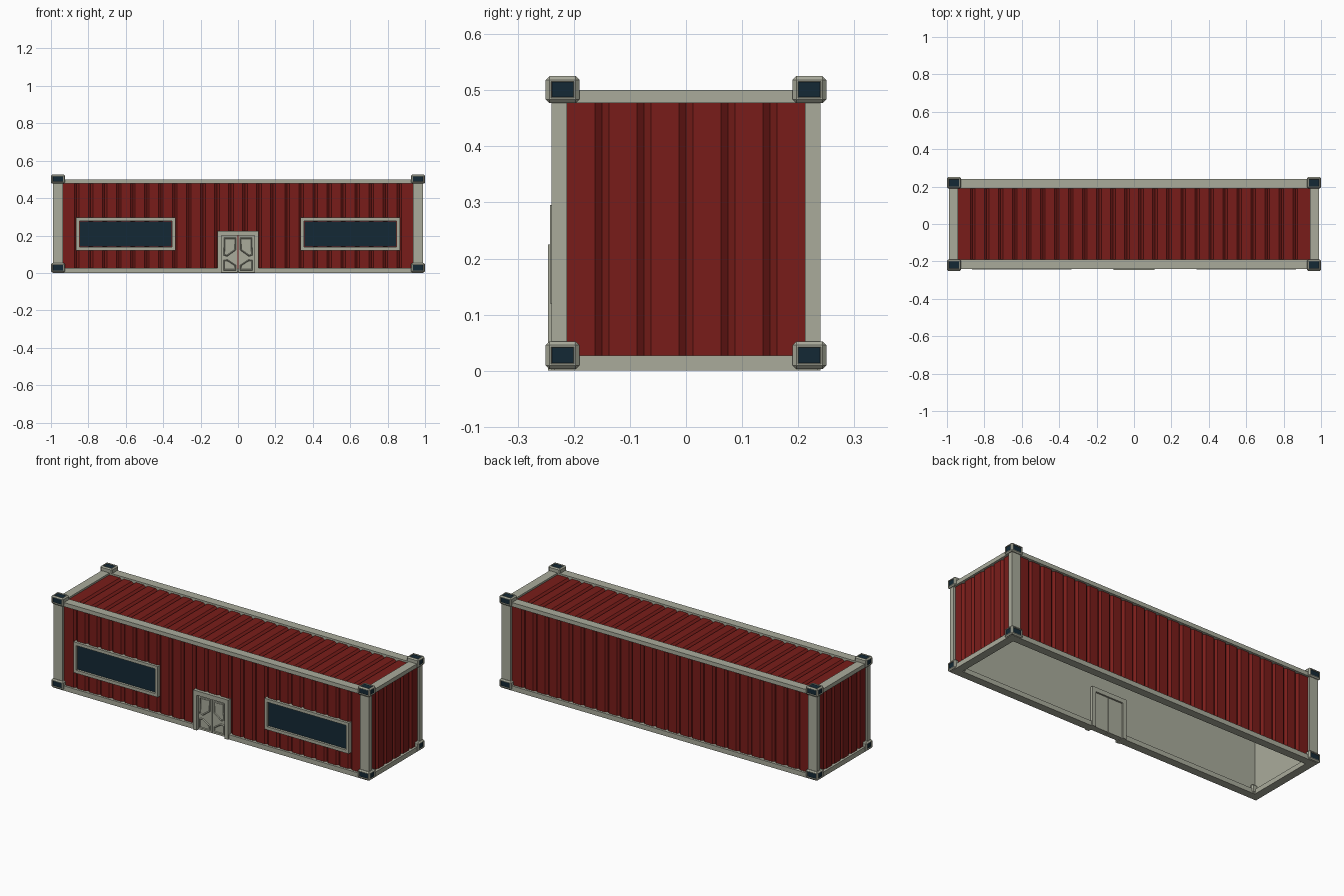
import bpy, bmesh
from mathutils import Vector, Matrix

if "Cube" in bpy.data.objects:
    bpy.data.objects.remove(bpy.data.objects["Cube"])


def material(name, rgb):
    m = bpy.data.materials.new(name)
    m.diffuse_color = (*rgb, 1)
    m.use_nodes = True
    m.node_tree.nodes["Principled BSDF"].inputs["Base Color"].default_value = m.diffuse_color
    return m


RED = material("red_paint", (0.19, 0.012, 0.01))
TRIM = material("pale_trim", (0.40, 0.41, 0.33))
DARK = material("dark_glass", (0.007, 0.022, 0.035))


def finish(name, bm, *mats):
    me = bpy.data.meshes.new(name)
    bm.to_mesh(me)
    bm.free()
    for m in mats:
        me.materials.append(m)
    ob = bpy.data.objects.new(name, me)
    bpy.context.collection.objects.link(ob)
    return ob


def cube(lo, hi):
    bm = bmesh.new()
    lo, hi = Vector(lo), Vector(hi)
    bmesh.ops.create_cube(bm, size=1, matrix=Matrix.Translation((lo + hi) / 2)
                          @ Matrix.Diagonal((*(hi - lo), 1)))
    return bm


def box(name, x0, x1, y0, y1, z0, z1, mat=TRIM):
    a, b = zip(*(sorted(p) for p in ((x0, x1), (y0, y1), (z0, z1))))
    return finish(name, cube(a, b), mat)


# Corrugated sheets: flats with V grooves, swept across the panel
PITCH, HALF, DEPTH = 0.075, 0.0125, 0.011


def sheet(name, u_half, v0, v1, shift, place):
    pts = [(-u_half, 0)]
    for k in range(-14, 15):
        c = (k + shift) * PITCH
        if abs(c) + HALF < u_half:
            pts += [(c - HALF, 0), (c, -DEPTH), (c + HALF, 0)]
    pts.append((u_half, 0))
    bm = bmesh.new()
    rows = [[bm.verts.new(place(u, v, d)) for u, d in pts] for v in (v0, v1)]
    for i in range(len(pts) - 1):
        bm.faces.new((rows[0][i], rows[0][i + 1], rows[1][i + 1], rows[1][i]))
    return finish(name, bm, RED)


WALL_Y, WALL_X, ROOF_Z = 0.228, 0.978, 0.49
sheet("front_wall", 0.937, 0.02, 0.48, 0.5, lambda u, v, d: (u, -WALL_Y - d, v))
sheet("back_wall", 0.937, 0.02, 0.48, 0.5, lambda u, v, d: (-u, WALL_Y + d, v))
sheet("right_wall", 0.2135, 0.02, 0.48, 0, lambda u, v, d: (WALL_X + d, u, v))
sheet("left_wall", 0.2135, 0.02, 0.48, 0, lambda u, v, d: (-WALL_X - d, -u, v))
sheet("roof", 0.941, -0.195, 0.195, 0.5, lambda u, v, d: (u, v, ROOF_Z + d))

# Smooth interior lining, open at the bottom
bm = cube((-0.955, -0.205, 0.005), (0.955, 0.205, 0.472))
low = [f for f in bm.faces if f.normal.z < -0.5]
bmesh.ops.delete(bm, geom=low, context='FACES_ONLY')
bmesh.ops.reverse_faces(bm, faces=bm.faces[:])
finish("interior_lining", bm, TRIM)

# Frame rails and posts
for sy, side in ((-1, "front"), (1, "back")):
    box(side + "_top_rail", -0.985, 0.985, sy * 0.19, sy * 0.24, 0.477, 0.5)
    for sx, end in ((-1, "left"), (1, "right")):
        box(f"{side}_{end}_post", sx * 0.935, sx * 0.99, sy * 0.212, sy * 0.24, 0.01, 0.49)
        inner = 0.1 if sy < 0 else 0
        box(f"{side}_{end}_bottom_rail", sx * inner, sx * 0.985, sy * 0.195, sy * 0.24, 0, 0.027)
for sx, end in ((-1, "left"), (1, "right")):
    box(end + "_top_beam", sx * 0.94, sx * 0.99, -0.235, 0.235, 0.477, 0.5)
    box(end + "_bottom_beam", sx * 0.945, sx * 0.99, -0.235, 0.235, 0, 0.027)


# Corner castings: bevelled blocks with dark sockets on the outward faces
def casting(name, sx, sy, z0, z1, top):
    lo = [min(sx * 0.925, sx), min(sy * 0.19, sy * 0.25), z0]
    hi = [max(sx * 0.925, sx), max(sy * 0.19, sy * 0.25), z1]
    bm = cube(lo, hi)
    bmesh.ops.bevel(bm, geom=bm.edges[:], offset=0.0065, segments=1, affect='EDGES')
    bm.normal_update()
    faces = [f for f in bm.faces if f.normal.x * sx > 0.95 or f.normal.y * sy > 0.95
             or (top and f.normal.z > 0.95)]
    bmesh.ops.inset_individual(bm, faces=faces, thickness=0.004)
    bmesh.ops.inset_individual(bm, faces=faces, thickness=0.002, depth=-0.004)
    for f in faces:
        f.material_index = 1
    finish(name, bm, TRIM, DARK)


for sx, end in ((-1, "left"), (1, "right")):
    for sy, side in ((-1, "front"), (1, "back")):
        casting(f"{side}_{end}_top_casting", sx, sy, 0.477, 0.525, True)
        casting(f"{side}_{end}_bottom_casting", sx, sy, 0.003, 0.052, False)


# Rectangular border swept round an opening
def border(name, x0, x1, z0, z1, w, y0, y1):
    bm = cube((x0, y0, z0), (x1, y1, z1))
    bm.normal_update()
    ends = [f for f in bm.faces if abs(f.normal.y) > 0.9]
    bmesh.ops.inset_individual(bm, faces=ends, thickness=w)
    bmesh.ops.bridge_loops(bm, edges=list({e for f in ends for e in f.edges}))
    bmesh.ops.delete(bm, geom=ends, context='FACES_ONLY')
    bmesh.ops.recalc_face_normals(bm, faces=bm.faces[:])
    finish(name, bm, TRIM)


# Windows
for sx, end in ((-1, "left"), (1, "right")):
    xs = sorted((sx * 0.335, sx * 0.865))
    border(end + "_window_frame", *xs, 0.12, 0.295, 0.025, -0.242, -0.21)
    box(end + "_window_glass", xs[0] + 0.02, xs[1] - 0.02, -0.233, -0.215, 0.14, 0.275, DARK)

# Door frame
for sx, end in ((-1, "left"), (1, "right")):
    box(end + "_door_jamb", sx * 0.087, sx * 0.11, -0.246, -0.188, 0, 0.225)
box("door_head", -0.088, 0.088, -0.246, -0.188, 0.2, 0.225)

# Door leaves with raised, angled mouldings
UPPER = [(0.011, 0.188), (0.074, 0.188), (0.078, 0.095), (0.058, 0.088), (0.011, 0.122)]
LOWER = [(0.011, 0.014), (0.078, 0.014), (0.078, 0.068), (0.056, 0.072), (0.011, 0.042)]
for sx, end in ((-1, "left"), (1, "right")):
    box(end + "_door_leaf", sx * 0.0015, sx * 0.087, -0.232, -0.197, 0.003, 0.2)
    for label, pts in (("upper", UPPER), ("lower", LOWER)):
        bm = bmesh.new()
        f = bm.faces.new([bm.verts.new((sx * x, -0.2322, z)) for x, z in pts])
        f.normal_update()
        if f.normal.y > 0:
            f.normal_flip()
        bmesh.ops.inset_individual(bm, faces=[f], thickness=0.004, depth=0.005)
        bmesh.ops.inset_individual(bm, faces=[f], thickness=0.004, depth=-0.004)
        finish(f"{end}_door_{label}_moulding", bm, TRIM)
